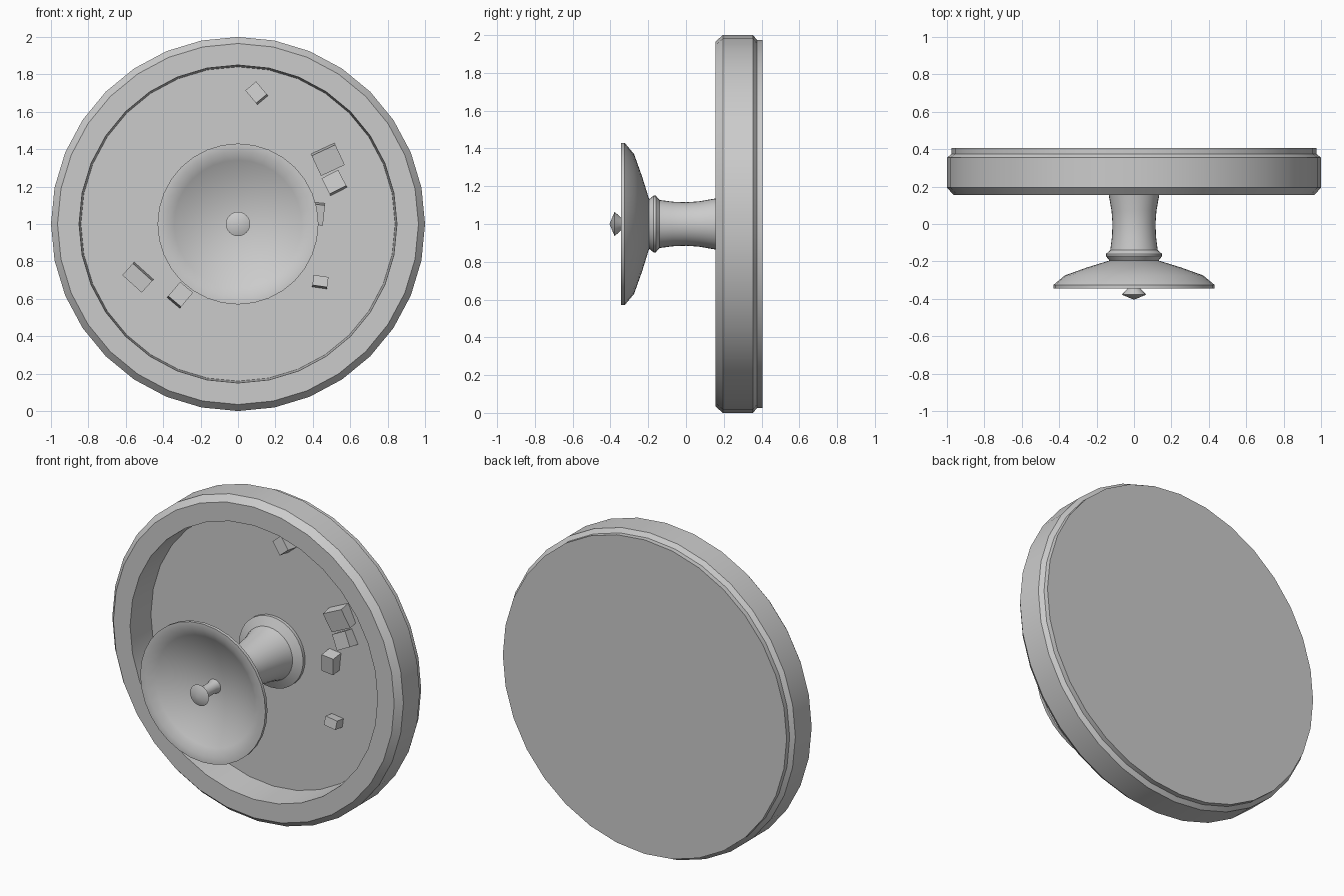
import bpy
import bmesh
from math import sin, cos, pi, radians
from mathutils import Matrix, Vector

cube = bpy.data.objects.get("Cube")
if cube:
    bpy.data.objects.remove(cube, do_unlink=True)

stone = bpy.data.materials.new("grey_stone")
stone.use_nodes = True
GREY = (0.6, 0.6, 0.6, 1)
stone.diffuse_color = GREY
stone.node_tree.nodes["Principled BSDF"].inputs["Base Color"].default_value = GREY


def finish(bm, name, smooth=True):
    bmesh.ops.recalc_face_normals(bm, faces=bm.faces)
    mesh = bpy.data.meshes.new(name)
    bm.to_mesh(mesh)
    bm.free()
    mesh.materials.append(stone)
    obj = bpy.data.objects.new(name, mesh)
    bpy.context.collection.objects.link(obj)
    if smooth:
        bpy.ops.object.select_all(action="DESELECT")
        obj.select_set(True)
        bpy.context.view_layer.objects.active = obj
        bpy.ops.object.shade_smooth_by_angle(angle=radians(30))
    return obj


def lathe(name, profile, sides=32):
    """Turn (radius, y) points around the y axis at z = 1."""
    bm = bmesh.new()
    rings = []
    for r, y in profile:
        if r == 0:
            rings.append([bm.verts.new((0, y, 1))] * sides)
        else:
            angles = [2 * pi * i / sides for i in range(sides)]
            rings.append([bm.verts.new((r * sin(a), y, 1 + r * cos(a))) for a in angles])
    for a, b in zip(rings, rings[1:]):
        for i in range(sides):
            j = (i + 1) % sides
            corners = list(dict.fromkeys((a[i], a[j], b[j], b[i])))
            bm.faces.new(corners)
    return finish(bm, name)


# Basin: flat back, stepped edge, chamfered front rim, sunken floor
FLOOR = 0.345
lathe("basin", [(0, 0.405), (0.975, 0.405), (0.975, 0.375), (1, 0.355),
                (1, 0.195), (0.965, 0.155), (0.85, 0.155), (0.84, FLOOR), (0, FLOOR)])

# Waisted column with foot flange and collar
lathe("column", [(0, FLOOR), (0.22, FLOOR), (0.22, 0.325), (0.165, 0.3),
                 (0.148, 0.24), (0.135, 0.155), (0.12, 0.07), (0.115, 0),
                 (0.118, -0.07), (0.127, -0.14), (0.15, -0.16),
                 (0.15, -0.172), (0.13, -0.197), (0, -0.197)])

# Upper bowl: flared underside, thin rim, rounded hollow
hollow = [(0.39 * t / 8, -0.23 - 0.115 * (t / 8) ** 2) for t in range(8, -1, -1)]
lathe("bowl", [(0, -0.195), (0.13, -0.195), (0.25, -0.232), (0.37, -0.275),
               (0.43, -0.325), (0.43, -0.345)] + hollow)

# Finial in the bowl
lathe("finial", [(0, -0.22), (0.045, -0.225), (0.035, -0.26), (0.035, -0.345),
                 (0.045, -0.357), (0.065, -0.378), (0, -0.405)], sides=24)

# Loose blocks on the basin floor: x, z, width, height, turn
blocks = [(0.1, 1.7, 0.075, 0.09, 40), (0.48, 1.345, 0.14, 0.12, 25),
          (0.515, 1.22, 0.1, 0.095, 27), (0.42, 1.055, 0.08, 0.11, -6),
          (0.44, 0.69, 0.08, 0.055, -8), (-0.535, 0.715, 0.14, 0.085, -42),
          (-0.31, 0.62, 0.09, 0.1, -40)]
for n, (x, z, w, h, turn) in enumerate(blocks):
    bm = bmesh.new()
    tilt = Matrix.Rotation(radians(8 if n % 2 else -8), 4, "X")
    place = Matrix.Translation(Vector((x, FLOOR - 0.03, z)))
    spin = Matrix.Rotation(radians(-turn), 4, "Y")
    bmesh.ops.create_cube(bm, size=1, matrix=place @ spin @ tilt @ Matrix.Diagonal((w, 0.075, h, 1)))
    finish(bm, f"block_{n + 1}", smooth=False)
